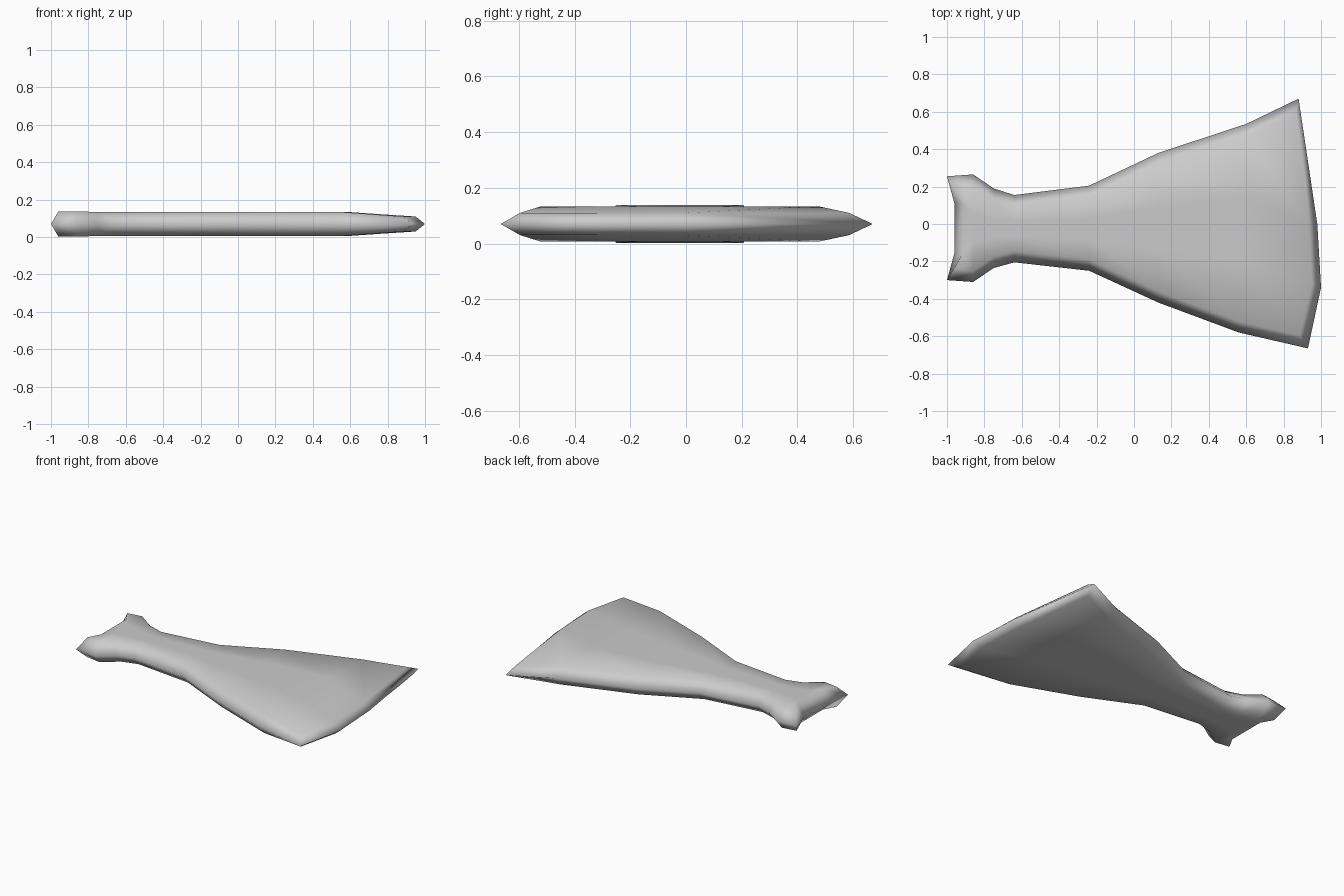
import bpy
import bmesh

cube = bpy.data.objects.get("Cube")
if cube:
    bpy.data.objects.remove(cube, do_unlink=True)

MID = 0.07      # height of the sharp rim
# Rim points along the back (+y) and front (-y) edges, narrow end to wide end
back = [(-1, .255), (-.86, .265), (-.75, .19), (-.64, .155),
        (-.24, .205), (.13, .38), (.6, .535), (.88, .67)]
front = [(-1, -.3), (-.86, -.31), (-.75, -.235), (-.64, -.205),
         (-.24, -.25), (.13, -.42), (.56, -.58), (.93, -.665)]
# Rim points across the two ends
narrow_rim = [(-.96, .11), (-.96, -.155)]
wide_rim = [(.98, 0), (1, -.34)]
# Raised face at the two ends, back to front
narrow_face = [(-.96, .19), (-.915, .11), (-.915, -.155), (-.96, -.235)]
wide_face = [(.86, .585), (.935, 0), (.95, -.32), (.885, -.595)]


def mix(a, b, t):
    return tuple(p + (q - p) * t for p, q in zip(a, b))


# Rows of four face points; the inner two are spread between the outer ones
rows = [narrow_face]
for b, f in zip(back[1:-1], front[1:-1]):
    b, f = (b[0], b[1] - .06), (f[0], f[1] + .06)
    rows.append([b, mix(b, f, 1 / 3), mix(b, f, 2 / 3), f])
rows.append(wide_face)
last = len(rows) - 1


def half_thickness(row):
    if row == last:
        return .04
    return .068 if row < 2 else .0635


bm = bmesh.new()
outline = back + wide_rim + front[::-1] + narrow_rim[::-1]
rim = [bm.verts.new((x, y, MID)) for x, y in outline]

# Upper and lower faces, each joined to the shared rim by a bevel strip
for side in (1, -1):
    grid = [[bm.verts.new((x, y, MID + side * half_thickness(i))) for x, y in row]
            for i, row in enumerate(rows)]
    for a, b in zip(grid, grid[1:]):
        for j in range(3):
            bm.faces.new((a[j], a[j + 1], b[j + 1], b[j]))
    edge = ([r[0] for r in grid] + grid[-1][1:3]
            + [r[3] for r in grid[::-1]] + grid[0][2:0:-1])
    for k in range(len(rim)):
        n = (k + 1) % len(rim)
        bm.faces.new((rim[k], rim[n], edge[n], edge[k]))
bmesh.ops.recalc_face_normals(bm, faces=bm.faces)
for face in bm.faces:
    face.smooth = True

mesh = bpy.data.meshes.new("flared_blade")
bm.to_mesh(mesh)
bm.free()
blade = bpy.data.objects.new("flared_blade", mesh)
bpy.context.collection.objects.link(blade)

# Single plain grey
grey = bpy.data.materials.new("light_grey")
grey.use_nodes = True
colour = (.6, .6, .6, 1)
grey.diffuse_color = colour
grey.node_tree.nodes["Principled BSDF"].inputs["Base Color"].default_value = colour
mesh.materials.append(grey)
